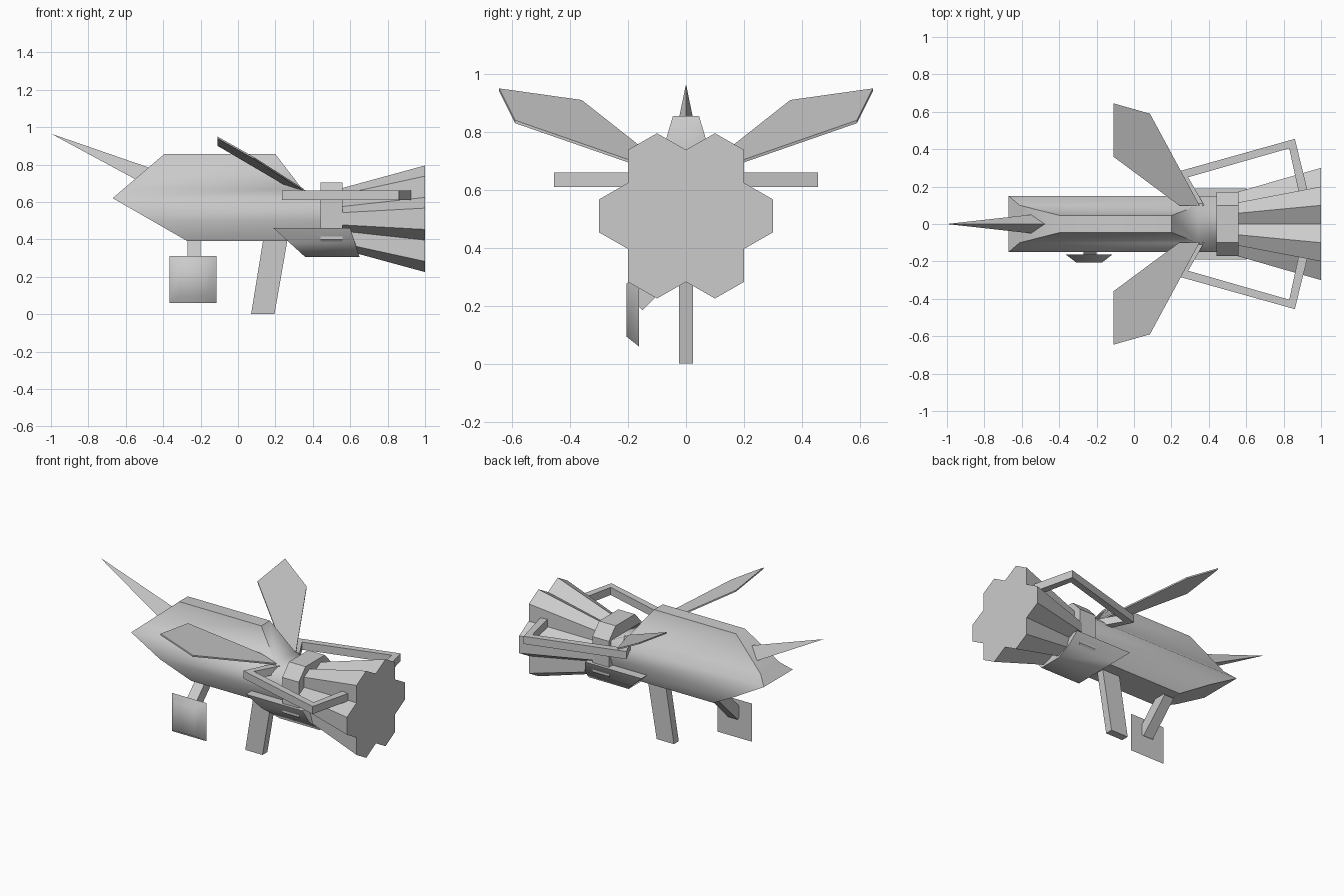
import bpy
import bmesh
import math
from mathutils import Vector

cube = bpy.data.objects.get("Cube")
if cube:
    bpy.data.objects.remove(cube, do_unlink=True)

# One plain grey for the whole craft
GREY = (0.6, 0.6, 0.6, 1.0)
hull_grey = bpy.data.materials.new("hull_grey")
hull_grey.use_nodes = True
hull_grey.diffuse_color = GREY
hull_grey.node_tree.nodes["Principled BSDF"].inputs["Base Color"].default_value = GREY


def loft(name, rings, smooth=0, strip_caps=False):
    """Skin equal-length rings of points and close both ends."""
    bm = bmesh.new()
    loops = [[bm.verts.new(p) for p in ring] for ring in rings]
    n = len(loops[0])
    for a, b in zip(loops, loops[1:]):
        for i in range(n):
            j = (i + 1) % n
            bm.faces.new((a[i], a[j], b[j], b[i]))
    for cap in (loops[0], loops[-1]):
        if strip_caps:
            for i in range(n // 2 - 1):
                bm.faces.new((cap[i], cap[i + 1], cap[n - 2 - i], cap[n - 1 - i]))
        else:
            bm.faces.new(cap)
    bmesh.ops.recalc_face_normals(bm, faces=bm.faces)
    mesh = bpy.data.meshes.new(name)
    bm.to_mesh(mesh)
    bm.free()
    mesh.materials.append(hull_grey)
    obj = bpy.data.objects.new(name, mesh)
    bpy.context.collection.objects.link(obj)
    if smooth:
        bpy.ops.object.select_all(action='DESELECT')
        obj.select_set(True)
        bpy.context.view_layer.objects.active = obj
        bpy.ops.object.shade_smooth_by_angle(angle=math.radians(smooth))
    return obj


def mirrored(half):
    """Close a right-hand (y, z) half profile across y = 0."""
    return half + [(-y, z) for y, z in reversed(half)]


# Hull: one section run along x, with a wedge nose and a sloped tail top
def nose_x(z):
    return -0.67 + ((z - 0.62) * 1.17 if z > 0.62 else (0.62 - z) * 1.74)


def tail_x(z):
    return 0.2 + (0.855 - z) * 0.77 if z > 0.66 else 0.46


section = mirrored([(0.045, 0.855), (0.1, 0.67), (0.15, 0.62), (0.15, 0.5), (0.1, 0.39)])
loft("hull", [[(f(z), y, z) for y, z in section] for f in (nose_x, tail_x)], 50, True)

# Collar between hull and engine
band = mirrored([(0.1, 0.705), (0.17, 0.63), (0.17, 0.4), (0.1, 0.33)])
loft("engine_collar", [[(x, y, z) for y, z in band] for x in (0.44, 0.56)])

# Engine bell: outline of seven packed hexagons, widening to the rear
step, rise = 0.1, 0.057
lobe = [(0, 4), (1, 5), (2, 4), (2, 2), (3, 1), (3, -1), (2, -2), (2, -4), (1, -5)]
lobe += [(-u, -v) for u, v in lobe]
loft("engine_bell", [[(x, u * step * s, 0.51 + v * rise * s) for u, v in lobe]
                     for x, s in ((0.54, 0.56), (1.0, 1.0))])

# Belly scoop under the tail
scoop = mirrored([(0.19, 0.46), (0.155, 0.38), (0.08, 0.305)])


def scoop_ring(top, bottom):
    return [(top + (bottom - top) * (0.46 - z) / 0.155, y, z) for y, z in scoop]


loft("belly_scoop", [scoop_ring(0.19, 0.36), scoop_ring(0.6, 0.65)], 50)

# Nose spike: three-sided pyramid sunk slightly into the hull
tip = Vector((-1.0, 0, 0.965))
base = [Vector(p) for p in ((-0.48, 0, 0.785), (-0.55, 0.05, 0.722), (-0.55, -0.05, 0.722))]
loft("nose_spike", [[tip + (p - tip) * s for p in base] for s in (0.002, 1.06)])

# Swept wings and side rails, one pair per side
wing = [(-0.11, 0.645, 0.945), (0.085, 0.59, 0.835), (0.35, 0.1, 0.665),
        (0.24, 0.1, 0.70), (-0.11, 0.36, 0.905)]
outer = [(0.33, 0.08), (0.235, 0.28), (0.86, 0.455), (0.935, 0.15)]
inner = [(0.375, 0.1), (0.29, 0.25), (0.83, 0.405), (0.885, 0.15)]
for side, s in (("left_side", 1), ("right_side", -1)):
    loft("wing_" + side, [[(x, s * y, z + dz) for x, y, z in wing]
                          for dz in (-0.005, 0.005)])
    loft("rail_" + side, [[(ox, s * oy, 0.61), (ox, s * oy, 0.66),
                           (ix, s * iy, 0.66), (ix, s * iy, 0.61)]
                          for (ox, oy), (ix, iy) in zip(outer, inner)])

# Raked support leg
leg = [(0.07, 0), (0.195, 0), (0.265, 0.4), (0.135, 0.4)]
loft("support_leg", [[(x, y, z) for x, z in leg] for y in (-0.025, 0.025)])

# Panel arm reaching down and forward, then the bevelled panel
loft("panel_arm", [[(x, y + d, z - d) for x, d in
                    ((-0.27, -0.025), (-0.2, -0.025), (-0.2, 0.025), (-0.27, 0.025))]
                   for y, z in ((-0.175, 0.21), (0.02, 0.405))])
loft("panel", [[(-0.24 + u * w, y, 0.185 + v * h) for u, v in
                ((-1, -1), (1, -1), (1, 1), (-1, 1))]
               for y, w, h in ((-0.205, 0.07, 0.092), (-0.163, 0.125, 0.125))], 65)
